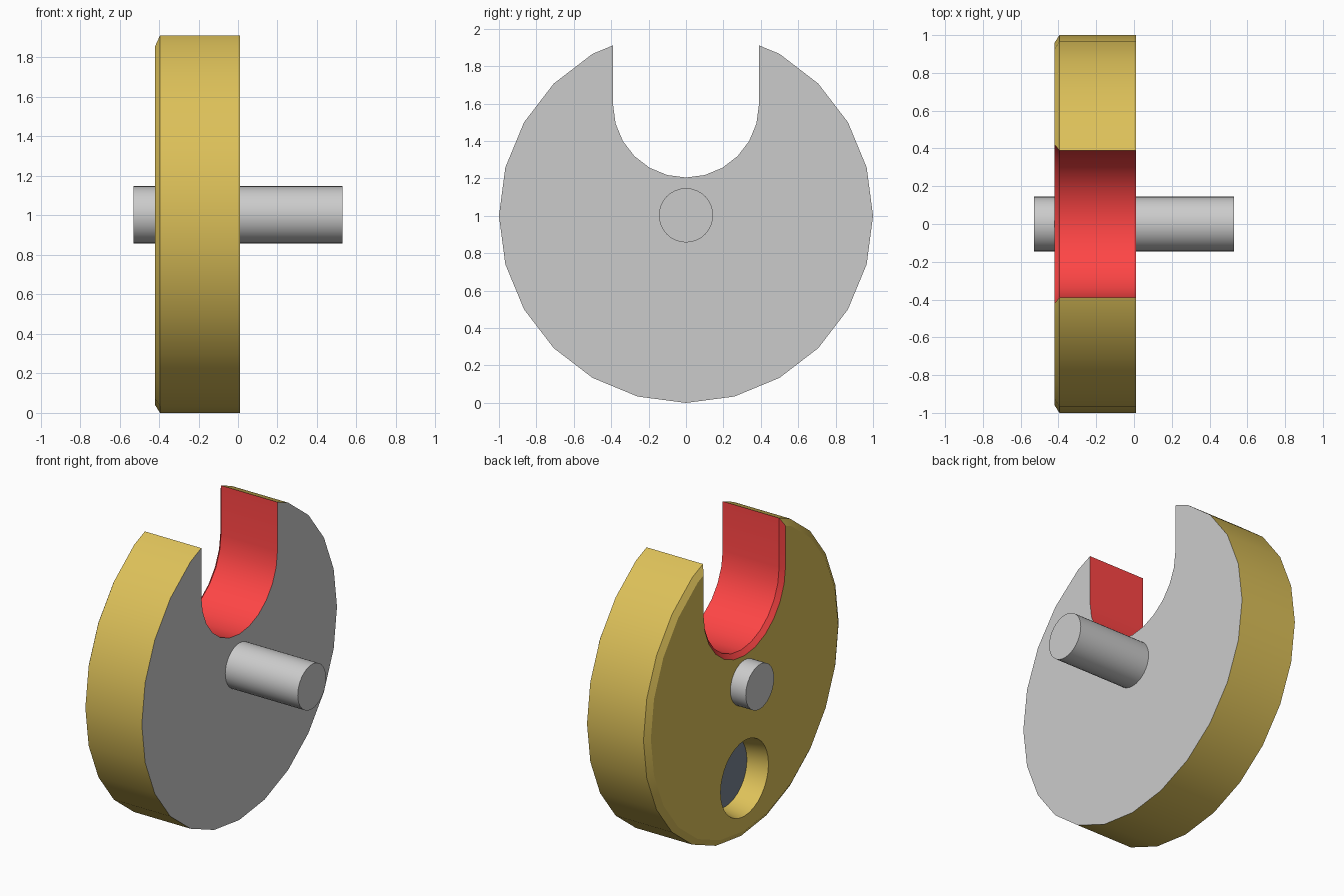
import bpy, bmesh
from math import sin, cos, pi, radians

if "Cube" in bpy.data.objects:
    bpy.data.objects.remove(bpy.data.objects["Cube"])

X_BACK, X_BEVEL, X_FRONT = -0.42, -0.395, 0.01
SLOT_Z = 1.595
HOLE_Z, HOLE_DEPTH = 0.38, 0.137


def material(name, rgb):
    m = bpy.data.materials.new(name)
    m.diffuse_color = (*rgb, 1)
    m.use_nodes = True
    m.node_tree.nodes["Principled BSDF"].inputs["Base Color"].default_value = m.diffuse_color
    return m


def finish(bm, name, mats=()):
    bmesh.ops.recalc_face_normals(bm, faces=bm.faces)
    me = bpy.data.meshes.new(name)
    bm.to_mesh(me)
    bm.free()
    ob = bpy.data.objects.new(name, me)
    bpy.context.collection.objects.link(ob)
    for m in mats:
        me.materials.append(m)
    bpy.ops.object.select_all(action='DESELECT')
    ob.select_set(True)
    bpy.context.view_layer.objects.active = ob
    bpy.ops.object.shade_smooth_by_angle(angle=radians(30))
    return ob


def outline(r, w):
    """24-sided disc outline with a round-bottomed slot of half width w.
    Returns (y, z) points; the first 13 belong to the slot's arc."""
    arc = [(-w * cos(i * pi / 12), SLOT_Z - w * sin(i * pi / 12)) for i in range(13)]
    a, b = [(r * cos(radians(t)), r * sin(radians(t))) for t in (60, 75)]
    top = 1 + a[1] + (a[0] - w) / (a[0] - b[0]) * (b[1] - a[1])
    rim = [(r * cos(radians(60 - 15 * i)), 1 + r * sin(radians(60 - 15 * i))) for i in range(21)]
    return arc + [(w, top)] + rim + [(-w, top)]


def circle(r, z, n=32):
    return [(r * cos(2 * pi * i / n), z + r * sin(2 * pi * i / n)) for i in range(n)]


def ring(bm, pts, x):
    return [bm.verts.new((x, y, z)) for y, z in pts]


def bridge(bm, a, b):
    n = len(a)
    return [bm.faces.new((a[i], a[(i + 1) % n], b[(i + 1) % n], b[i])) for i in range(n)]


def loop_edges(bm, vs):
    return [bm.edges.get((vs[i - 1], vs[i])) for i in range(len(vs))]


gold = material("gold", (0.72, 0.53, 0.10))
red = material("red", (1.0, 0.06, 0.06))
dark = material("dark", (0.19, 0.23, 0.29))

# Disc body: gold rim and chamfered back, red slot lining
bm = bmesh.new()
front = ring(bm, outline(1.0, 0.39), X_FRONT)
mid = ring(bm, outline(1.0, 0.39), X_BEVEL)
back = ring(bm, outline(0.96, 0.42), X_BACK)
n = len(front)
for faces in (bridge(bm, front, mid), bridge(bm, mid, back)):
    for i, f in enumerate(faces):
        f.material_index = 1 if i <= 12 or i == n - 1 else 0

# Blind hole in the back face, slightly tapered
lip = ring(bm, circle(0.245, HOLE_Z), X_BACK)
deep = ring(bm, circle(0.22, HOLE_Z), X_BACK + HOLE_DEPTH)
bridge(bm, lip, deep)
bmesh.ops.triangle_fill(bm, use_beauty=True, use_dissolve=False, normal=(-1, 0, 0),
                        edges=loop_edges(bm, back) + loop_edges(bm, lip))
finish(bm, "slotted_disc", (gold, red))

# Dark floor of the hole
bm = bmesh.new()
bm.faces.new(ring(bm, circle(0.22, HOLE_Z), X_BACK + HOLE_DEPTH)[::-1])
bm.normal_update()
finish(bm, "hole_floor", (dark,))

# Plain grey front face
bm = bmesh.new()
bm.faces.new(ring(bm, outline(1.0, 0.39), X_FRONT))
finish(bm, "front_face")

# Orient the two flat sheets outward
for name, want in (("hole_floor", -1), ("front_face", 1)):
    me = bpy.data.objects[name].data
    if me.polygons[0].normal.x * want < 0:
        me.flip_normals()

# Axle pin through the centre
bm = bmesh.new()
a = ring(bm, circle(0.145, 1.003), -0.53)
b = ring(bm, circle(0.145, 1.003), 0.53)
bridge(bm, a, b)
bm.faces.new(a)
bm.faces.new(b)
finish(bm, "axle_pin")
